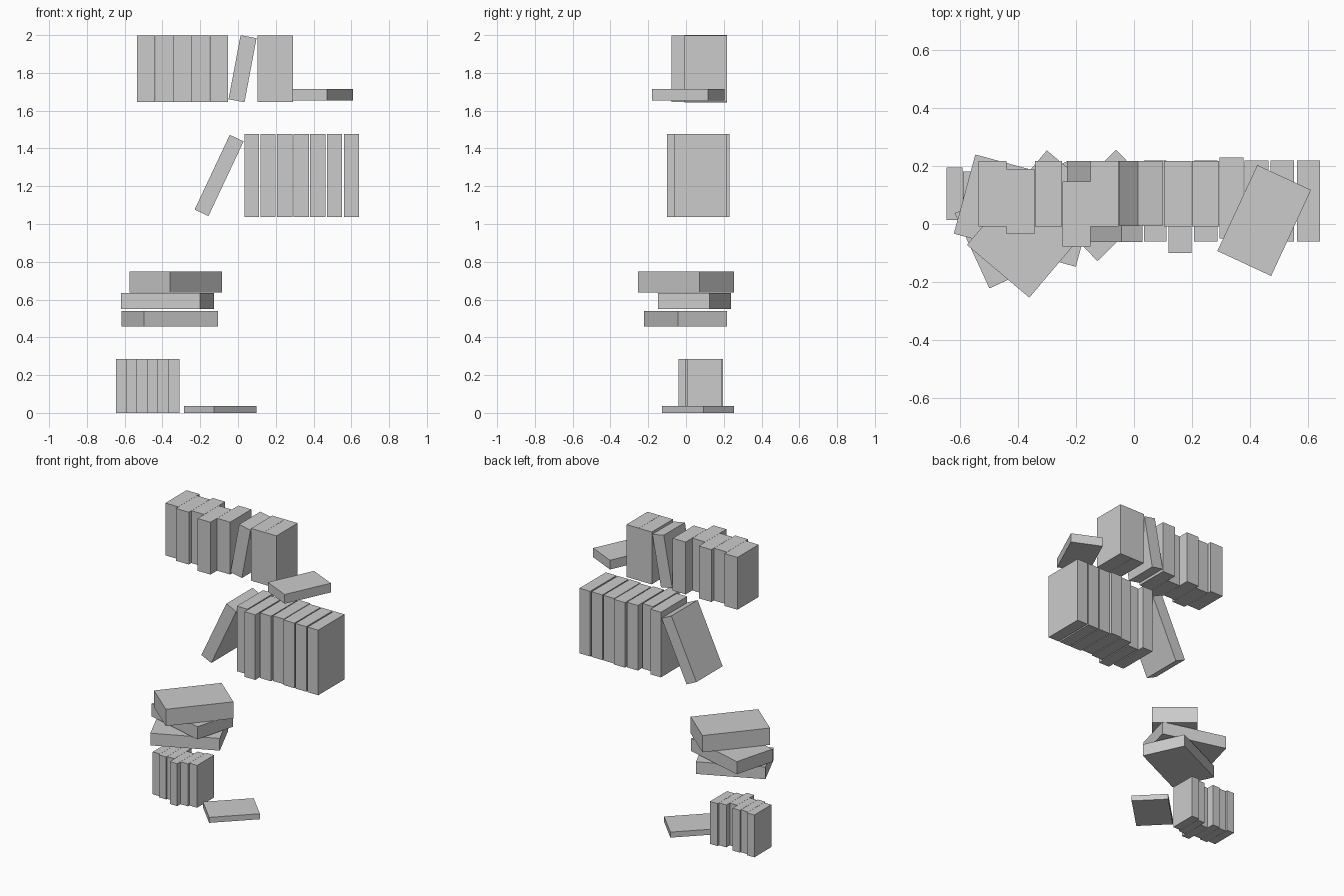
import bpy
from math import radians


def book(name, center, size, rot=(0, 0, 0)):
    """Box-shaped book: centre, full dimensions, rotation in degrees."""
    bpy.ops.mesh.primitive_cube_add(size=1, location=center,
                                    rotation=[radians(a) for a in rot])
    ob = bpy.context.object
    ob.name = name
    ob.scale = size
    bpy.ops.object.transform_apply(location=False, rotation=False, scale=True)
    return ob


def row(name, spans, fronts, depth, z0, z1):
    """Upright books standing side by side, each pushed in differently."""
    for i, ((x0, x1), y) in enumerate(zip(spans, fronts), 1):
        book(f"{name}_{i}", ((x0 + x1) / 2, y + depth / 2, (z0 + z1) / 2),
             (x1 - x0, depth, z1 - z0))


# Top row: five books, a leaning one, two more, one lying flat
row("top_row_book",
    [(-0.535, -0.439), (-0.438, -0.342), (-0.341, -0.247), (-0.246, -0.150),
     (-0.149, -0.053), (0.103, 0.198), (0.199, 0.292)],
    [-0.008, -0.035, -0.008, -0.078, -0.008, -0.008, -0.008], 0.225, 1.645, 1.997)
book("top_row_leaning_book", (0.024, 0.105, 1.822), (0.086, 0.225, 0.345), (0, 10.6, 0))
book("top_row_flat_book", (0.448, 0.012, 1.685), (0.204, 0.326, 0.062), (0, 0, -24.9))

# Middle row: seven books with one leaning against them
row("middle_row_book",
    [(0.034, 0.112), (0.119, 0.198), (0.206, 0.288), (0.294, 0.376),
     (0.381, 0.463), (0.470, 0.551), (0.561, 0.640)],
    [-0.061, -0.100, -0.061, -0.050, -0.061, -0.061, -0.061], 0.279, 1.038, 1.476)
book("middle_row_leaning_book", (-0.100, 0.078, 1.257), (0.081, 0.279, 0.437), (0, 25.2, 0))

# Stack of three twisted books
book("stack_book_bottom", (-0.362, -0.002, 0.499), (0.430, 0.285, 0.082), (0, 0, 24.8))
book("stack_book_middle", (-0.373, 0.046, 0.592), (0.435, 0.282, 0.085), (0, 0, -15.2))
book("stack_book_top", (-0.330, 0.000, 0.693), (0.426, 0.281, 0.113), (0, 0, 49.8))

# Bottom row: six thin books and one lying flat
row("bottom_row_book",
    [(-0.645, -0.590), (-0.589, -0.535), (-0.534, -0.480), (-0.479, -0.424),
     (-0.423, -0.369), (-0.368, -0.311)],
    [0.014, 0.000, 0.009, -0.041, -0.006, 0.009], 0.181, 0.0, 0.285)
book("bottom_row_flat_book", (-0.094, 0.064, 0.0185), (0.314, 0.228, 0.037), (0, 0, 44.6))
